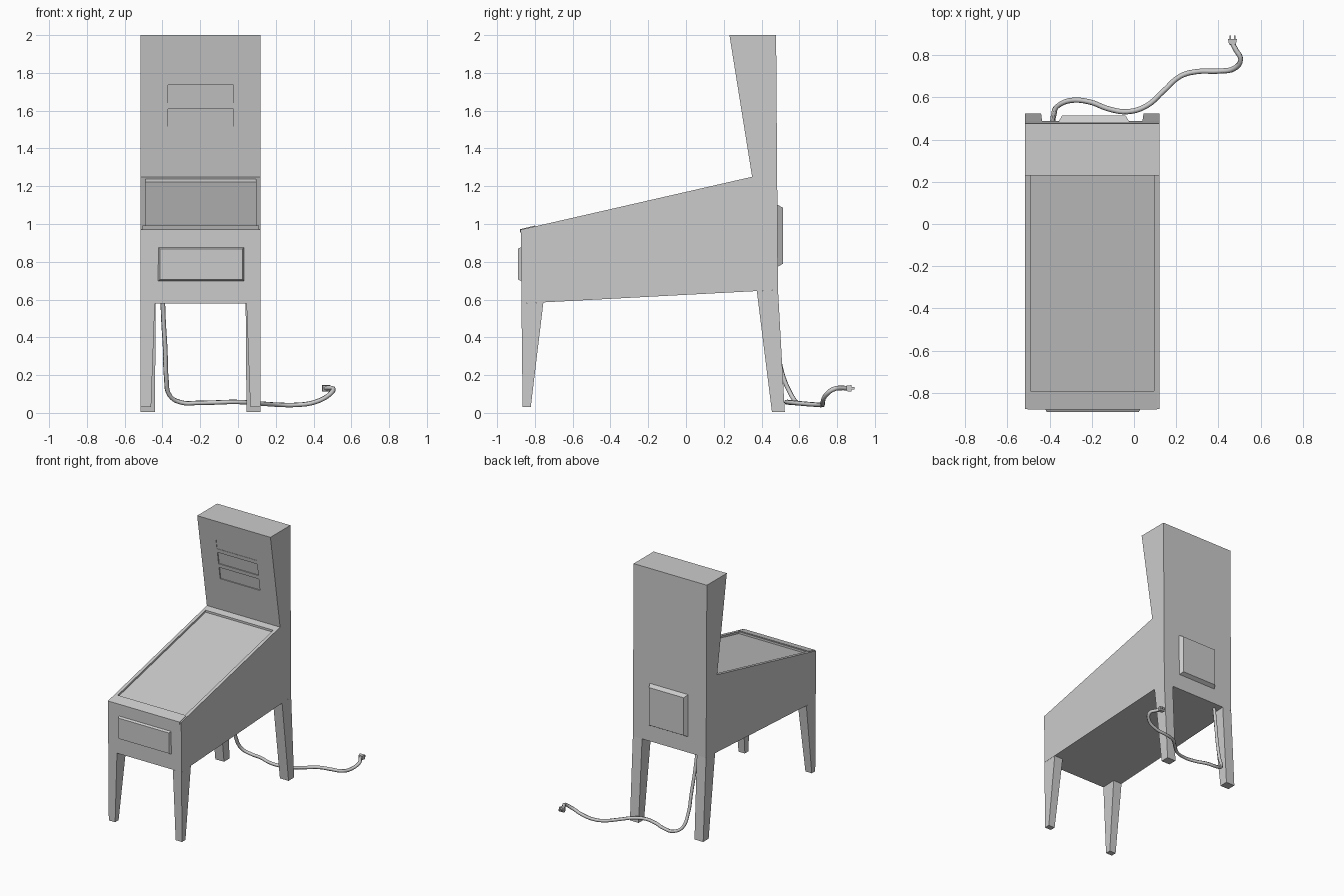
import bpy, bmesh
from mathutils import Vector

if "Cube" in bpy.data.objects:
    bpy.data.objects.remove(bpy.data.objects["Cube"])

XL, XR = -0.515, 0.12          # cabinet sides
CX = (XL + XR) / 2


def loft(name, ring_a, ring_b):
    """Closed solid between two rings with the same number of points."""
    bm = bmesh.new()
    a = [bm.verts.new(p) for p in ring_a]
    b = [bm.verts.new(p) for p in ring_b]
    n = len(a)
    bm.faces.new(a)
    bm.faces.new(b)
    for i in range(n):
        j = (i + 1) % n
        bm.faces.new((a[i], a[j], b[j], b[i]))
    bmesh.ops.recalc_face_normals(bm, faces=bm.faces)
    me = bpy.data.meshes.new(name)
    bm.to_mesh(me)
    bm.free()
    ob = bpy.data.objects.new(name, me)
    bpy.context.collection.objects.link(ob)
    return ob


def prism(name, profile, x0, x1):
    """Side profile (y, z) extruded along x."""
    return loft(name, [(x0, y, z) for y, z in profile], [(x1, y, z) for y, z in profile])


def cut(target, cutter):
    cutter.hide_render = True
    m = target.modifiers.new("cut", 'BOOLEAN')
    m.operation, m.solver, m.object = 'DIFFERENCE', 'EXACT', cutter
    bpy.context.view_layer.objects.active = target
    bpy.ops.object.modifier_apply(modifier=m.name)
    bpy.data.objects.remove(cutter)


def rect_y(x0, x1, z0, z1, y, inset=0.0):
    return [(x0 + inset, y, z0 + inset), (x1 - inset, y, z0 + inset),
            (x1 - inset, y, z1 - inset), (x0 + inset, y, z1 - inset)]


# Cabinet with upright back box
cabinet = prism("cabinet", [(-0.875, 0.97), (0.35, 1.25), (0.23, 2.0), (0.477, 2.0),
                            (0.487, 0.651), (-0.871, 0.579)], XL, XR)

# Sunken playfield
cut(cabinet, prism("playfield_cutter", [(-0.79, 0.974), (0.30, 1.223), (0.30, 1.30), (-0.79, 1.05)],
                   XL + 0.025, XR - 0.025))

# Sunken score windows on the leaning front of the back box
for z0, depth in ((1.515, 0.008), (1.64, 0.008), (1.765, 0.003)):
    z1 = z0 + 0.095
    y0, y1 = (0.35 - 0.16 * (z - 1.25) for z in (z0, z1))
    cut(cabinet, prism("window_cutter", [(y0 + depth, z0), (y1 + depth, z1), (y1 - 0.03, z1), (y0 - 0.03, z0)],
                       -0.37, -0.025))

# Lock bar across the front of the playfield
prism("lock_bar", [(-0.879, 0.955), (-0.879, 0.972), (-0.80, 0.992), (-0.80, 0.97)], XL + 0.01, XR - 0.01)

# Raised front and back panels with sloping edges
loft("front_panel", rect_y(-0.425, 0.035, 0.695, 0.88, -0.868), rect_y(-0.425, 0.035, 0.695, 0.88, -0.89, 0.012))
loft("back_panel", rect_y(-0.36, -0.02, 0.77, 1.105, 0.48), rect_y(-0.36, -0.02, 0.77, 1.105, 0.514, 0.02))


# Tapered legs, tops following the sloping underside
def leg(name, side, w_top, y_top, w_bot, y_bot, z_bot):
    outer = XL if side < 0 else XR
    def ring(w, ys, zf):
        xs = (outer, outer - side * w)
        return [(x, y, zf(y)) for x, y in ((xs[0], ys[0]), (xs[1], ys[0]), (xs[1], ys[1]), (xs[0], ys[1]))]
    loft(name, ring(w_top, y_top, lambda y: 0.625 + 0.053 * y), ring(w_bot, y_bot, lambda y: z_bot))


for side, label in ((-1, "left"), (1, "right")):
    leg("front_leg_" + label, side, 0.075, (-0.871, -0.755), 0.055, (-0.865, -0.822), 0.03)
    leg("back_leg_" + label, side, 0.08, (0.375, 0.487), 0.075, (0.455, 0.523), 0.005)

# Power cord
path = [(-0.40, 0.43, 0.66), (-0.395, 0.455, 0.5), (-0.385, 0.485, 0.33), (-0.38, 0.515, 0.19),
        (-0.36, 0.56, 0.09), (-0.30, 0.585, 0.055), (-0.21, 0.578, 0.053), (-0.12, 0.545, 0.055),
        (-0.03, 0.532, 0.058), (0.06, 0.56, 0.055), (0.14, 0.63, 0.048), (0.22, 0.70, 0.043),
        (0.30, 0.722, 0.042), (0.40, 0.724, 0.055), (0.475, 0.737, 0.09), (0.505, 0.78, 0.125),
        (0.482, 0.825, 0.132), (0.466, 0.855, 0.13)]
cu = bpy.data.curves.new("power_cord", 'CURVE')
cu.dimensions = '3D'
cu.bevel_depth = 0.0125
cu.bevel_resolution = 1
cu.resolution_u = 5
cu.use_fill_caps = True
sp = cu.splines.new('BEZIER')
sp.bezier_points.add(len(path) - 1)
for bp, p in zip(sp.bezier_points, path):
    bp.co = Vector(p)
    bp.handle_left_type = bp.handle_right_type = 'AUTO'
bpy.context.collection.objects.link(bpy.data.objects.new("power_cord", cu))

# Plug with two prongs
loft("plug", rect_y(0.45, 0.482, 0.115, 0.145, 0.85), rect_y(0.445, 0.488, 0.113, 0.147, 0.877))
for x in (0.453, 0.474):
    loft("plug_prong", rect_y(x, x + 0.006, 0.123, 0.137, 0.87), rect_y(x, x + 0.006, 0.123, 0.137, 0.893))
